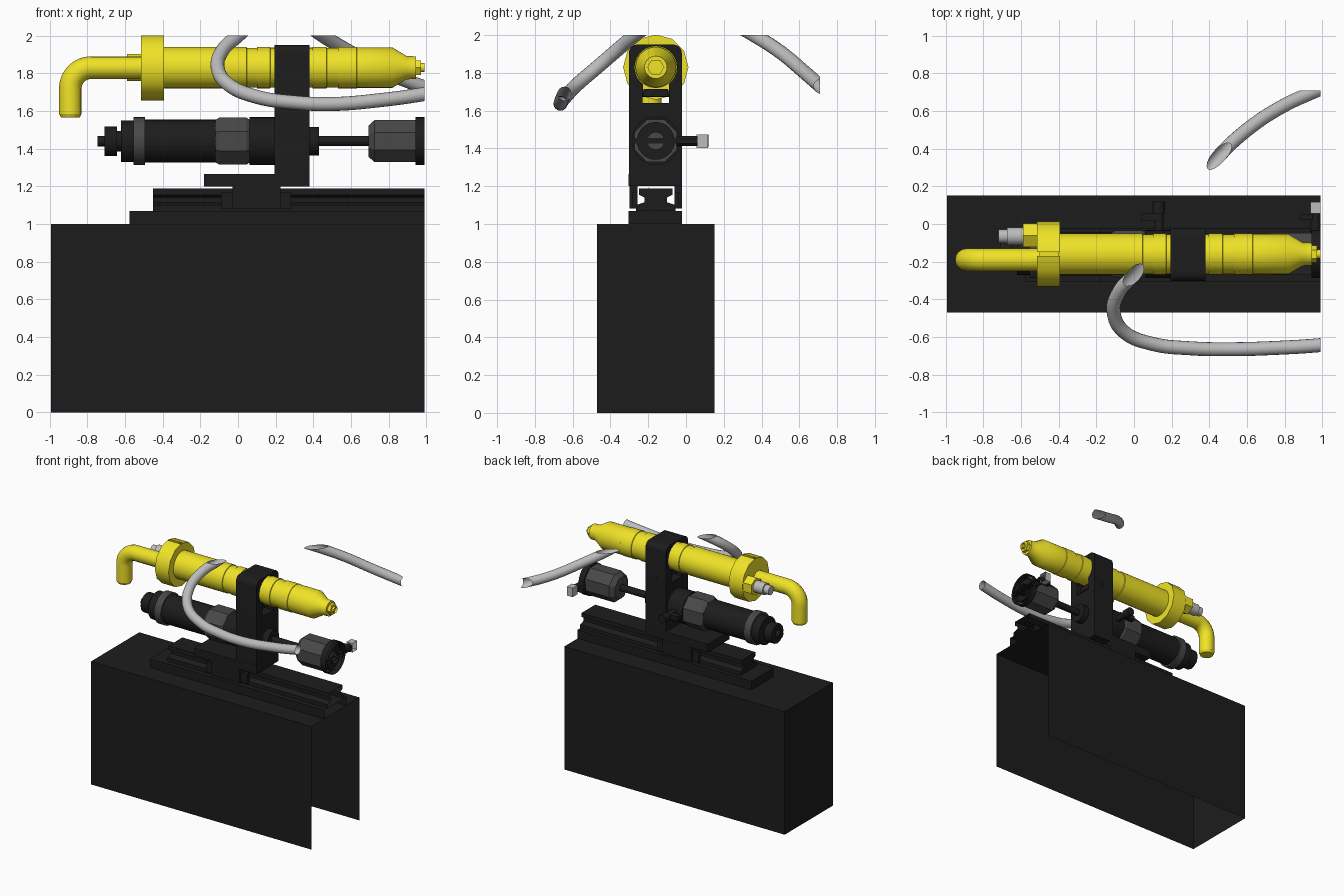
import bpy, bmesh, math
from mathutils import Vector, Matrix

if "Cube" in bpy.data.objects:
    bpy.data.objects.remove(bpy.data.objects["Cube"])

YC, ZT, ZM = -0.16, 1.83, 1.44      # shared centre line: y, torch z, motor z


def mat(name, r, g, b):
    m = bpy.data.materials.new(name)
    m.diffuse_color = (r, g, b, 1)
    m.use_nodes = True
    m.node_tree.nodes["Principled BSDF"].inputs["Base Color"].default_value = m.diffuse_color
    return m


BLACK = mat("black", .012, .012, .012)
DARK = mat("dark_grey", .065, .065, .065)
YELLOW = mat("yellow", .87, .77, .02)
LIGHT = mat("light_grey", .5, .5, .5)


def finish(name, bm, material, recalc=True):
    """Trim to the model limits, shade by angle and link the object."""
    if recalc:
        bmesh.ops.recalc_face_normals(bm, faces=bm.faces)
    for co, no in (((.99, 0, 0), (1, 0, 0)), ((0, 0, 2), (0, 0, 1)), ((0, .71, 0), (0, 1, 0))):
        bmesh.ops.bisect_plane(bm, geom=bm.verts[:] + bm.edges[:] + bm.faces[:],
                               plane_co=co, plane_no=no, clear_outer=True)
    for f in bm.faces:
        f.smooth = True
    for e in bm.edges:
        e.smooth = len(e.link_faces) == 2 and e.calc_face_angle(0) < math.radians(31)
    me = bpy.data.meshes.new(name)
    bm.to_mesh(me)
    bm.free()
    me.materials.append(material)
    ob = bpy.data.objects.new(name, me)
    bpy.context.collection.objects.link(ob)
    return ob


def box(name, x, y, z, material, open_bottom=False):
    bm = bmesh.new()
    bmesh.ops.create_cube(bm, size=1)
    for v in bm.verts:
        v.co = [a[0] + (c + .5) * (a[1] - a[0]) for a, c in zip((x, y, z), v.co)]
    bm.normal_update()
    if open_bottom:
        low = [f for f in bm.faces if f.normal.z < -.9]
        bmesh.ops.delete(bm, geom=low, context='FACES_ONLY')
    return finish(name, bm, material, not open_bottom)


def lathe(name, profile, centre, material, segs=32, axis='X', flat=False):
    """Turn (position, radius) pairs round an axis; flat puts a facet in front."""
    bm = bmesh.new()
    phase, k = (math.pi / segs, 1 / math.cos(math.pi / segs)) if flat else (0, 1)
    rings = []
    for p, r in profile:
        ring = []
        for i in range(segs):
            a = phase + 2 * math.pi * i / segs
            u, w = r * k * math.cos(a), r * k * math.sin(a)
            co = (p, centre[0] + u, centre[1] + w) if axis == 'X' else (centre[0] + u, p, centre[1] + w)
            ring.append(bm.verts.new(co))
        rings.append(ring)
    for a, b in zip(rings, rings[1:]):
        for i in range(segs):
            j = (i + 1) % segs
            bm.faces.new((a[i], a[j], b[j], b[i]))
    bm.faces.new(rings[0])
    bm.faces.new(rings[-1])
    return finish(name, bm, material)


def prism(name, loops, x0, x1, material):
    """Extrude a y-z outline (with optional hole loops) along x."""
    bm = bmesh.new()
    edges = []
    for loop in loops:
        vs = [bm.verts.new((x0, y, z)) for y, z in loop]
        edges += [bm.edges.new((vs[i - 1], vs[i])) for i in range(len(vs))]
    bmesh.ops.triangle_fill(bm, edges=edges, use_beauty=True)
    out = bmesh.ops.extrude_face_region(bm, geom=bm.faces[:], use_keep_orig=True)
    vs = [g for g in out['geom'] if isinstance(g, bmesh.types.BMVert)]
    bmesh.ops.translate(bm, verts=vs, vec=(x1 - x0, 0, 0))
    return finish(name, bm, material)


def tube(name, pts, r, material, smooth_path):
    cu = bpy.data.curves.new(name + "_path", 'CURVE')
    cu.dimensions = '3D'
    cu.bevel_depth, cu.bevel_resolution, cu.use_fill_caps = r, 6, True
    cu.resolution_u = 8
    if smooth_path:
        sp = cu.splines.new('BEZIER')
        sp.bezier_points.add(len(pts) - 1)
        for b, p in zip(sp.bezier_points, pts):
            b.co = p
            b.handle_left_type = b.handle_right_type = 'AUTO'
    else:
        sp = cu.splines.new('POLY')
        sp.points.add(len(pts) - 1)
        for b, p in zip(sp.points, pts):
            b.co = (*p, 1)
    tmp = bpy.data.objects.new(name + "_tmp", cu)
    bpy.context.collection.objects.link(tmp)
    dg = bpy.context.evaluated_depsgraph_get()
    me = bpy.data.meshes.new_from_object(tmp.evaluated_get(dg))
    bm = bmesh.new()
    bm.from_mesh(me)
    bmesh.ops.remove_doubles(bm, verts=bm.verts, dist=1e-5)
    bpy.data.objects.remove(tmp)
    bpy.data.curves.remove(cu)
    bpy.data.meshes.remove(me)
    return finish(name, bm, material)


def arc(cy, cz, r, a0, a1, n):
    return [(cy + r * math.cos(math.radians(a0 + (a1 - a0) * i / n)),
             cz + r * math.sin(math.radians(a0 + (a1 - a0) * i / n))) for i in range(n + 1)]


# Housing (open underneath and at the cut end), base plate
box("housing", (-.993, 1.1), (-.47, .15), (0, 1), BLACK, open_bottom=True)
box("base_plate", (-.575, 1.1), (-.305, -.022), (1, 1.07), BLACK)

# Guide rail with side grooves
half = [(.105, 1.07), (.105, 1.1), (.06, 1.115), (.06, 1.14), (.088, 1.155), (.088, 1.188)]
prism("guide_rail", [[(YC + y, z) for y, z in half] + [(YC - y, z) for y, z in reversed(half)]],
      -.45, 1.1, BLACK)

# Carriage straddling the rail
box("carriage_plate", (-.18, .38), (-.305, -.022), (1.2, 1.265), BLACK)
for side, s in (("front", -1), ("back", 1)):
    for part, x, o, top in (("cheek", (-.03, .225), .14, 1.2), ("wiper", (-.088, .282), .122, 1.17)):
        ys = sorted((YC + s * .098, YC + s * o))
        box(f"carriage_{part}_{side}", x, ys, (1.083, top), BLACK)

# Upright bracket with keyhole for the torch
outer = [(-.303, 1.26), (-.022, 1.26)] + arc(-.067, 1.905, .045, 0, 90, 5) + arc(-.258, 1.905, .045, 90, 180, 5)
key = arc(YC, ZT, .112, -52, 232, 28) + [(YC - .069, 1.64), (YC + .069, 1.64)]
prism("bracket", [outer, key], .195, .38, BLACK)
box("clamp_pad", (.22, .35), (-.225, -.095), (1.675, 1.715), BLACK)
lathe("clamp_screw", [(-.3, .018), (-.02, .018)], (.29, 1.69), BLACK, 12, 'Y')

# Torch body, collar and nozzle
lathe("torch_body", [(-.4, .11), (.045, .11), (.047, .105), (.1, .105), (.102, .11), (.17, .11),
      (.172, .106), (.395, .106), (.395, .11), (.47, .11), (.472, .105), (.53, .105), (.532, .11),
      (.63, .11), (.632, .107), (.82, .107), (.895, .062), (.945, .06)], (YC, ZT), YELLOW)
lathe("torch_nozzle_nut", [(.94, .045), (.972, .045)], (YC, ZT), YELLOW, 6)
lathe("torch_nozzle_tip", [(.97, .024), (1.05, .024)], (YC, ZT), YELLOW, 16)
lathe("torch_collar", [(-.515, .173), (-.392, .173)], (YC, ZT), YELLOW, 12)

# Bent inlet pipe with chamfered mouth, and side fitting
bend = arc(-.78, 1.72, .11, 90, 180, 12)
tube("inlet_pipe", [(x, -.19, z) for x, z in [(-.5, ZT)] + bend + [(-.89, 1.585)]], .06, YELLOW, False)
mouth = lathe("inlet_pipe_mouth", [(1.567, .05), (1.586, .06)], (0, 0), YELLOW, 16)
mouth.data.clear_geometry()
bm = bmesh.new()
bmesh.ops.create_cone(bm, cap_ends=True, segments=16, radius1=.05, radius2=.06, depth=.02,
                      matrix=Matrix.Translation((-.89, -.19, 1.576)))
bm.to_mesh(mouth.data)
bm.free()
lathe("side_fitting_nut", [(-.59, .062), (-.51, .062)], (-.06, ZT), YELLOW, 6, flat=True)
lathe("side_fitting_stub", [(-.72, .036), (-.675, .036), (-.675, .047), (-.585, .047)], (-.065, ZT), LIGHT, 20)

# Motor / cylinder unit below the torch
lathe("motor_knob", [(-.745, .028), (-.71, .028), (-.71, .078), (-.643, .078), (-.643, .055), (-.615, .055)],
      (YC, ZM), BLACK, 12)
lathe("motor_body", [(-.62, .11), (-.495, .11), (-.495, .114), (-.1, .114)], (YC, ZM), BLACK)
lathe("motor_ring", [(-.555, .127), (-.495, .127)], (YC, ZM), DARK)
lathe("motor_gear_case", [(-.12, .112), (-.1, .125), (.045, .125), (.06, .115)], (YC, ZM), DARK, 8, flat=True)
lathe("motor_front", [(.06, .127), (.2, .127)], (YC, ZM), BLACK)
lathe("rod_nut", [(.37, .075), (.43, .075)], (YC, ZM), BLACK, 16)
lathe("drive_rod", [(.42, .027), (.7, .027)], (YC, ZM), BLACK, 20)
lathe("rod_coupling", [(.692, .082), (.725, .112), (.95, .112)], (YC, ZM), DARK, 8, flat=True)
lathe("end_flange", [(.942, .1), (.942, .128), (1.05, .128), (1.05, .1), (.96, .1), (.96, .045), (1.05, .045)],
      (YC, ZM), BLACK)
box("end_flange_rib", (.955, 1.05), (-.27, -.05), (1.425, 1.455), BLACK)

# Side connectors facing the back
lathe("flange_connector_stem", [(-.05, .027), (.06, .027)], (.965, ZM), BLACK, 16, 'Y')
box("flange_connector_arm", (.885, 1.05), (.02, .052), (1.42, 1.46), BLACK)
box("flange_connector_cap", (.938, 1.05), (.055, .117), (1.402, 1.475), LIGHT)
lathe("motor_connector", [(-.05, .024), (.055, .024), (.055, .033), (.12, .033)], (.132, ZM), BLACK, 16, 'Y')
box("motor_connector_arm", (.04, .12), (.015, .055), (1.42, 1.46), BLACK)

# Hoses, trimmed at the model limits
tube("hose_front", [(.1, -.15, 2.09), (0, -.27, 2), (-.08, -.36, 1.925), (-.108, -.47, 1.83),
     (-.05, -.575, 1.74), (.1, -.637, 1.675), (.3, -.66, 1.645), (.5, -.665, 1.637),
     (.75, -.658, 1.657), (.99, -.643, 1.69), (1.2, -.62, 1.73)], .037, LIGHT, True)
tube("hose_back", [(.34, .22, 2.08), (.45, .36, 2), (.6, .5, 1.91), (.78, .62, 1.81),
     (.95, .7, 1.74), (1.15, .78, 1.67)], .037, LIGHT, True)
